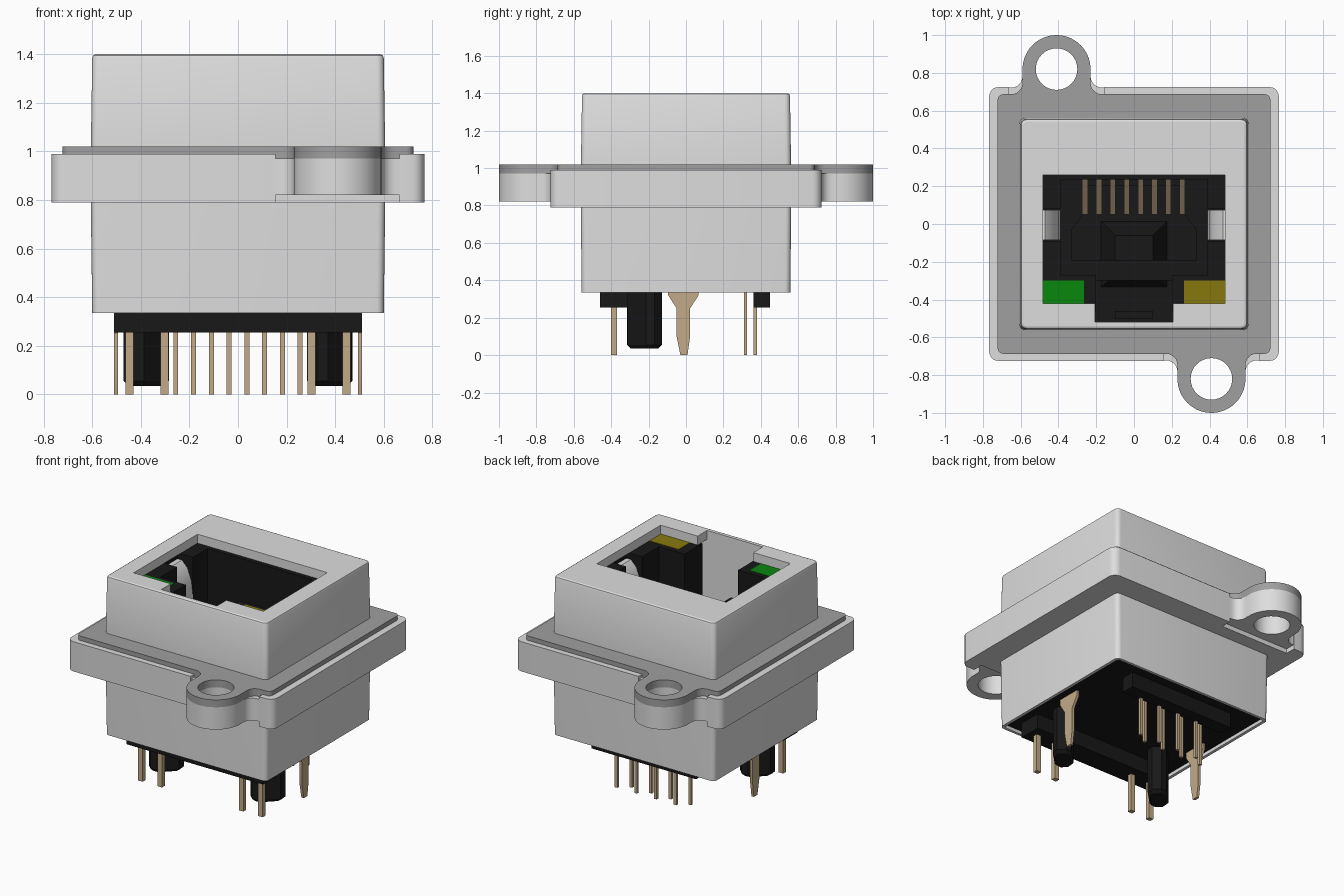
import bpy, bmesh, math
from mathutils import Matrix

if "Cube" in bpy.data.objects:
    bpy.data.objects.remove(bpy.data.objects["Cube"])


def material(name, rgb):
    m = bpy.data.materials.new(name)
    m.diffuse_color = (*rgb, 1)
    m.use_nodes = True
    m.node_tree.nodes["Principled BSDF"].inputs["Base Color"].default_value = m.diffuse_color
    return m


LIGHT = material("light grey", (0.73, 0.73, 0.73))
GASKET = material("dark grey", (0.35, 0.35, 0.35))
BLACK = material("black plastic", (0.009, 0.009, 0.009))
PIN = material("tan metal", (0.54, 0.41, 0.25))
GREEN = material("green", (0.003, 0.24, 0.004))
YELLOW = material("yellow", (0.24, 0.19, 0.004))

AXES = {  # local (u, v, extrusion) to world
    'Z': Matrix.Identity(4),
    'X': Matrix(((0, 0, 1, 0), (1, 0, 0, 0), (0, 1, 0, 0), (0, 0, 0, 1))),
    'Y': Matrix(((1, 0, 0, 0), (0, 0, 1, 0), (0, 1, 0, 0), (0, 0, 0, 1))),
}


def finish(name, bm, mat):
    bmesh.ops.recalc_face_normals(bm, faces=bm.faces[:])
    me = bpy.data.meshes.new(name)
    bm.to_mesh(me)
    bm.free()
    me.materials.clear()
    me.materials.append(mat)
    for p in me.polygons:
        p.use_smooth = True
        p.material_index = 0
    me.set_sharp_from_angle(angle=math.radians(30))
    ob = bpy.data.objects.new(name, me)
    bpy.context.collection.objects.link(ob)
    return ob


def prism(name, loops, a, b, mat, axis='Z'):
    """Extrude 2D loops (the later ones are holes) from a to b along an axis."""
    cu = bpy.data.curves.new(name, 'CURVE')
    cu.dimensions, cu.fill_mode, cu.extrude = '2D', 'BOTH', (b - a) / 2
    for loop in loops:
        s = cu.splines.new('POLY')
        s.points.add(len(loop) - 1)
        for p, (u, v) in zip(s.points, loop):
            p.co = (u, v, 0, 1)
        s.use_cyclic_u = True
    tmp = bpy.data.objects.new("temp", cu)
    bpy.context.collection.objects.link(tmp)
    dg = bpy.context.evaluated_depsgraph_get()
    me = bpy.data.meshes.new_from_object(tmp.evaluated_get(dg))
    bm = bmesh.new()
    bm.from_mesh(me)
    bpy.data.objects.remove(tmp)
    bpy.data.curves.remove(cu)
    bpy.data.meshes.remove(me)
    bmesh.ops.remove_doubles(bm, verts=bm.verts[:], dist=1e-5)
    bm.transform(AXES[axis] @ Matrix.Translation((0, 0, (a + b) / 2)))
    return finish(name, bm, mat)


def arc(cx, cy, r, a0, a1, n):
    return [(cx + r * math.cos(math.radians(a0 + (a1 - a0) * i / n)),
             cy + r * math.sin(math.radians(a0 + (a1 - a0) * i / n))) for i in range(n + 1)]


def rect(x0, x1, y0, y1):
    return [(x0, y0), (x1, y0), (x1, y1), (x0, y1)]


def box(name, x0, x1, y0, y1, z0, z1, mat):
    return prism(name, [rect(x0, x1, y0, y1)], z0, z1, mat)


def rrect(hx, hy, r):
    pts = []
    for i, (sx, sy) in enumerate([(1, 1), (-1, 1), (-1, -1), (1, -1)]):
        pts += arc(sx * (hx - r), sy * (hy - r), r, 90 * i, 90 * i + 90, 5)
    return pts


def loft(name, rings, mat, cap=False):
    """Skin a list of (loop, z) rings."""
    bm = bmesh.new()
    vs = [[bm.verts.new((x, y, z)) for x, y in loop] for loop, z in rings]
    n = len(vs[0])
    for p, q in zip(vs, vs[1:]):
        for i in range(n):
            bm.faces.new((p[i], p[(i + 1) % n], q[(i + 1) % n], q[i]))
    if cap:
        bm.faces.new(vs[0])
        bm.faces.new(vs[-1])
    return finish(name, bm, mat)


def mirror(pts):
    return pts + [(-x, y) for x, y in reversed(pts)]


# Housing shell with slight draft, and its top plate with the socket opening
loft("housing_wall", [
    (rrect(0.575, 0.535, 0.02), 1.34), (rrect(0.58, 0.54, 0.02), 0.335),
    (rrect(0.60, 0.558, 0.03), 0.335), (rrect(0.606, 0.562, 0.03), 0.79),
    (rrect(0.606, 0.562, 0.03), 1.0), (rrect(0.60, 0.556, 0.03), 1.385),
    (rrect(0.596, 0.552, 0.027), 1.395), (rrect(0.586, 0.542, 0.02), 1.4)], LIGHT)
opening = mirror([(0.207, -0.52), (0.207, -0.42), (0.483, -0.42), (0.483, 0.26)])
prism("housing_top", [rrect(0.586, 0.542, 0.02), opening], 1.34, 1.4, LIGHT)
# Light wall behind the latch notch
box("notch_wall", -0.3, 0.3, -0.545, -0.52, 0.55, 1.35, LIGHT)

# Flange with two mounting ears, and the raised gasket on it
EX, EY, ER = -0.41, 0.82, 0.18


def eared(hx, hy, f=0.06, r=0.05):
    half = arc(hx - r, hy - r, r, 0, 90, 5)
    half += arc(EX + ER + f, hy + f, f, -90, -180, 6)
    half += arc(EX, EY, ER, 0, 180, 28)
    half += arc(EX - ER - f, hy + f, f, 0, -90, 6)
    half += arc(-hx + r, hy - r, r, 90, 180, 5)
    return half + [(-x, -y) for x, y in half]


def notched(hx, hy, r=0.05):  # flange stepped back behind each ear
    half = arc(hx - r, hy - r, r, 0, 90, 5)
    half += [(-0.155, hy), (-0.155, hy - 0.07), (-0.665, hy - 0.07), (-0.665, hy)]
    half += arc(-hx + r, hy - r, r, 90, 180, 5)
    return half + [(-x, -y) for x, y in half]


core = rect(-0.592, 0.592, -0.55, 0.55)
holes = [arc(s * EX, s * EY, 0.11, 0, 348.75, 31) for s in (1, -1)]
prism("flange", [notched(0.767, 0.725), core], 0.79, 0.99, LIGHT)
prism("flange_ears", [eared(0.763, 0.722), core] + holes, 0.82, 0.97, LIGHT)
prism("gasket", [eared(0.722, 0.687, r=0.03), core] + holes, 0.97, 1.02, GASKET)

# Socket insert: base, C-shaped body around the plug cavity
box("socket_base", -0.577, 0.577, -0.537, 0.537, 0.355, 0.6, BLACK)
body = [(0.2, -0.27), (0.39, -0.27), (0.39, -0.09), (0.505, -0.09), (0.505, 0.08),
        (0.39, 0.08), (0.39, 0.235)]
outer = [(0.2, -0.46), (0.525, -0.46), (0.525, 0.45)]
prism("socket_body", [mirror(outer) + [(-x, y) for x, y in body] + body[::-1]],
      0.6, 1.338, BLACK)
# Stepped cavity floor and latch ramp
ledge = mirror([(0.2, -0.19), (0.33, -0.19), (0.33, -0.03), (0.27, 0.05), (0.27, 0.2)])
prism("cavity_ledge", [rect(-0.5, 0.5, -0.3, 0.3), ledge], 0.59, 0.75, BLACK)
loft("latch_ramp", [(rect(-0.18, 0.18, -0.34, 0.02), 0.59),
                    (rect(-0.1, 0.1, -0.27, -0.06), 0.72)], BLACK, cap=True)
box("latch_stop", -0.1, 0.1, -0.5, -0.46, 0.59, 0.7, BLACK)

# Spring contacts in the cavity
for i in range(8):
    x = -0.259 + 0.0735 * i
    prism(f"contact_{i + 1}", [[(0.235, 0.95), (0.235, 0.92), (0.05, 0.76), (0.05, 0.79)]],
          x - 0.015, x + 0.015, PIN, 'X')

# Mirrored parts: side springs, indicator lights, posts, shield tabs, light pins
for s, side, lamp in ((-1, "left", GREEN), (1, "right", YELLOW)):
    spring = [(0.503, 1.3), (0.47, 1.3), (0.43, 1.26), (0.40, 1.18),
              (0.388, 1.08), (0.388, 0.9), (0.503, 0.7)]
    prism(f"{side}_spring", [[(s * x, z) for x, z in spring]], -0.085, 0.075, LIGHT, 'Y')

    xs = sorted((s * 0.265, s * 0.482))
    box(f"{side}_indicator", *xs, -0.42, -0.30, 1.32, 1.341, lamp)

    def post(k):  # chamfered bar section turned 45 degrees
        sec = mirror([(0.05 * k, -0.06 * k), (0.05 * k, 0.06 * k), (0.025 * k, 0.09 * k)])
        sec = sec[:5] + [(-0.05 * k, -0.06 * k), (-0.025 * k, -0.09 * k), (0.025 * k, -0.09 * k)]
        c = math.sqrt(0.5)
        return [(s * 0.378 + c * (u + v), -0.222 + c * (v - u)) for u, v in sec]
    loft(f"{side}_post", [(post(1.15), 0.37), (post(1.15), 0.055), (post(0.9), 0.035)],
         BLACK, cap=True)

    tab = [(-0.095, 0.37), (-0.095, 0.32), (-0.05, 0.25), (-0.05, 0.1), (-0.03, 0.0),
           (0.008, 0.0), (0.022, 0.1), (0.022, 0.25), (0.067, 0.32), (0.067, 0.37)]
    prism(f"{side}_shield_tab", [tab], s * 0.502 - 0.009, s * 0.502 + 0.009, PIN, 'X')

    for j, px in enumerate((0.303, 0.447)):
        box(f"{side}_light_pin_{j + 1}", s * px - 0.017, s * px + 0.017,
            -0.4, -0.37, 0.0, 0.37, PIN)

# Standoff bars under the socket
box("front_bar", -0.508, 0.508, -0.46, -0.31, 0.255, 0.37, BLACK)
box("back_bar", -0.39, 0.39, 0.36, 0.45, 0.255, 0.37, BLACK)

# Two staggered rows of signal pins
for i in range(8):
    x, y = -0.256 + 0.0731 * i, (0.318, 0.37)[i % 2]
    box(f"signal_pin_{i + 1}", x - 0.01, x + 0.01, y - 0.009, y + 0.009, 0.0, 0.37, PIN)
